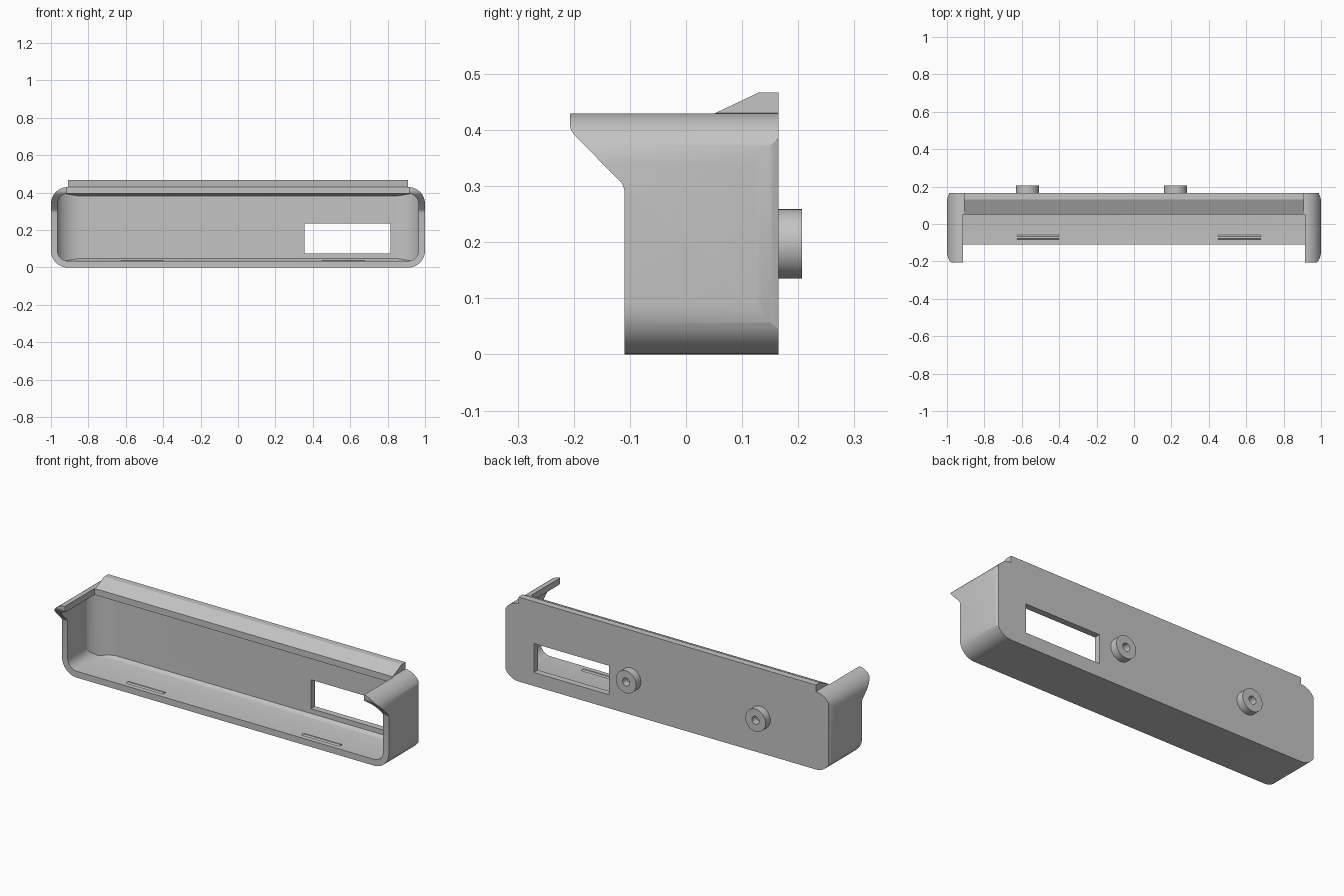
import bpy, bmesh
from math import sin, cos, pi, radians
from mathutils import Matrix

if "Cube" in bpy.data.objects:
    bpy.data.objects.remove(bpy.data.objects["Cube"])

grey = bpy.data.materials.new("light grey plastic")
grey.use_nodes = True
COLOR = (0.55, 0.55, 0.55, 1)
grey.diffuse_color = COLOR
grey.node_tree.nodes["Principled BSDF"].inputs["Base Color"].default_value = COLOR


def add(name, bm):
    bmesh.ops.recalc_face_normals(bm, faces=bm.faces)
    mesh = bpy.data.meshes.new(name)
    bm.to_mesh(mesh)
    bm.free()
    mesh.materials.append(grey)
    ob = bpy.data.objects.new(name, mesh)
    bpy.context.collection.objects.link(ob)
    return ob


def prism(name, pts, axis, a, b):
    """Extrude a 2D outline along one axis from a to b."""
    place = {"x": lambda u, v, t: (t, u, v),
             "y": lambda u, v, t: (u, t, v),
             "z": lambda u, v, t: (u, v, t)}[axis]
    bm = bmesh.new()
    face = bm.faces.new([bm.verts.new(place(u, v, a)) for u, v in pts])
    ext = bmesh.ops.extrude_face_region(bm, geom=[face])["geom"]
    move = [p - q for p, q in zip(place(0, 0, b), place(0, 0, a))]
    bmesh.ops.translate(bm, vec=move, verts=[e for e in ext if isinstance(e, bmesh.types.BMVert)])
    return add(name, bm)


def box(name, x0, x1, y0, y1, z0, z1):
    return prism(name, [(x0, z0), (x1, z0), (x1, z1), (x0, z1)], "y", y0, y1)


def arc(cx, cy, rx, ry, start, end, n=12):
    angles = [radians(start + (end - start) * i / n) for i in range(n + 1)]
    return [(cx + rx * cos(t), cy + ry * sin(t)) for t in angles]


def rounded(w, z0, z1, r):
    """Rounded rectangle centred on x = 0."""
    return (arc(w - r, z0 + r, r, r, -90, 0) + arc(w - r, z1 - r, r, r, 0, 90)
            + arc(r - w, z1 - r, r, r, 90, 180) + arc(r - w, z0 + r, r, r, 180, 270))


def combine(ob, tool, operation):
    """Apply a boolean and drop the tool."""
    mod = ob.modifiers.new(operation, "BOOLEAN")
    mod.operation, mod.object, mod.solver = operation, tool, "EXACT"
    bpy.context.view_layer.objects.active = ob
    bpy.ops.object.modifier_apply(modifier=mod.name)
    bpy.data.objects.remove(tool)


def smooth(ob):
    bpy.ops.object.select_all(action="DESELECT")
    ob.select_set(True)
    bpy.context.view_layer.objects.active = ob
    bpy.ops.object.shade_smooth_by_angle(angle=radians(25))


BACK, TOP = 0.165, 0.43

# Housing: rounded front section trimmed to the side outline and eased back corners
housing = prism("housing", rounded(1, 0, TOP, 0.09), "y", -0.3, 0.3)
side = [(-0.11, -0.1), (0.4, -0.1), (0.4, 0.6), (-0.207, 0.6), (-0.207, 0.41),
        (-0.205, 0.4), (-0.198, 0.39), (-0.116, 0.307), (-0.112, 0.301), (-0.11, 0.293)]
combine(housing, prism("side_trim", side, "x", -1.2, 1.2), "INTERSECT")
ease = [(1.002 - 0.014 * (i / 8) ** 2, 0.1 + (BACK - 0.1) * i / 8) for i in range(9)]
plan = [(1.002, -0.5)] + ease
plan += [(-x, y) for x, y in reversed(plan)]
combine(housing, prism("plan_trim", plan, "z", -0.5, 1), "INTERSECT")

# Cavity with wide blends at the ends and small ones along floor and ceiling
cavity = prism("cavity", rounded(0.965, 0.035, 0.395, 0.055), "y", -0.5, 0.3)
blend = [(0.97, -0.6)] + arc(0.83, 0.03, 0.14, 0.1, 0, 90)
blend += [(-x, y) for x, y in reversed(blend)]
combine(cavity, prism("end_blend", blend, "z", -0.5, 1), "INTERSECT")
floor = ([(-0.6, 0.033)] + arc(0.085, 0.078, 0.06, 0.045, -90, 0)
         + arc(0.085, 0.352, 0.06, 0.045, 0, 90) + [(-0.6, 0.397)])
combine(cavity, prism("floor_blend", floor, "x", -1.2, 1.2), "INTERSECT")
combine(housing, cavity, "DIFFERENCE")

# Open top and rear window
combine(housing, box("top_opening", -0.915, 0.915, -0.5, 0.052, 0.31, 0.7), "DIFFERENCE")
combine(housing, box("window", 0.355, 0.815, 0.0, 0.4, 0.075, 0.235), "DIFFERENCE")
smooth(housing)

# Sloped lip along the rear top edge
prism("top_lip", [(0.052, TOP), (0.13, 0.467), (BACK, 0.467), (BACK, TOP)], "x", -0.91, 0.91)

# Snap ridges on the floor
for label, x0, x1 in (("right", -0.625, -0.4), ("left", 0.45, 0.68)):
    prism(label + "_floor_ridge", [(-0.085, 0.034), (-0.077, 0.041), (-0.066, 0.041),
                                   (-0.058, 0.034)], "x", x0, x1)

# Round bosses with blind holes on the back
for label, x in (("right", -0.57), ("left", 0.222)):
    bm = bmesh.new()
    rings = []
    for r, y in ((0.062, BACK), (0.062, 0.207), (0.022, 0.207), (0.022, 0.168)):
        rings.append([bm.verts.new((x + r * cos(2 * pi * i / 40), y, 0.197 + r * sin(2 * pi * i / 40)))
                      for i in range(40)])
    for a, b in zip(rings, rings[1:]):
        for i in range(40):
            j = (i + 1) % 40
            bm.faces.new((a[i], a[j], b[j], b[i]))
    bm.faces.new(rings[0])
    bm.faces.new(rings[-1])
    smooth(add(label + "_back_boss", bm))
